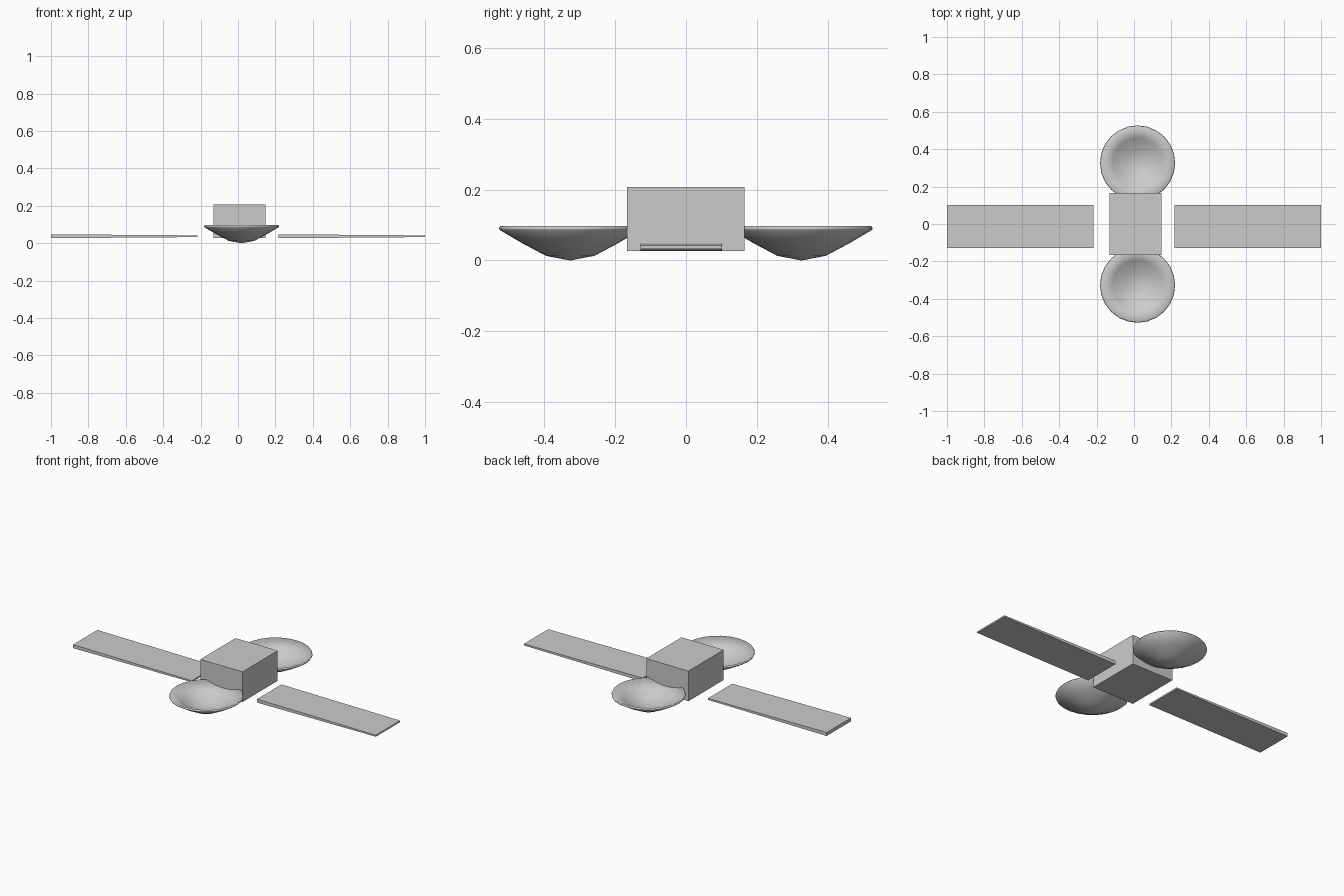
import bpy, bmesh, math

if "Cube" in bpy.data.objects:
    bpy.data.objects.remove(bpy.data.objects["Cube"])


def make_object(name, bm):
    bmesh.ops.recalc_face_normals(bm, faces=bm.faces)
    mesh = bpy.data.meshes.new(name)
    bm.to_mesh(mesh)
    bm.free()
    obj = bpy.data.objects.new(name, mesh)
    bpy.context.collection.objects.link(obj)
    return obj


def box(name, x, y, z, taper=0.0):
    """Box between limits; taper thins the +x end from above and below."""
    bm = bmesh.new()
    bmesh.ops.create_cube(bm, size=1)
    for v in bm.verts:
        right, back, top = (c > 0 for c in v.co)
        v.co = (x[right], y[back], z[top])
        if right:
            v.co.z += -taper if top else taper
    return make_object(name, bm)


def dish(name, cx, cy, sides=24):
    """Shallow bowl: outer profile up to the rim, then back down inside."""
    outer = [(0.0, 0.0), (0.068, 0.013), (0.136, 0.049), (0.199, 0.086)]
    inner = [(0.201, 0.091), (0.197, 0.098), (0.134, 0.060), (0.066, 0.024), (0.0, 0.012)]
    bm = bmesh.new()
    verts = [bm.verts.new((r, 0, z)) for r, z in outer + inner]
    edges = [bm.edges.new(p) for p in zip(verts, verts[1:])]
    bmesh.ops.spin(bm, geom=verts + edges, axis=(0, 0, 1), cent=(0, 0, 0),
                   angle=math.tau, steps=sides, use_duplicate=False)
    bmesh.ops.remove_doubles(bm, verts=bm.verts, dist=0.0005)
    obj = make_object(name, bm)
    obj.location = (cx, cy, 0)
    for p in obj.data.polygons:
        p.use_smooth = True
    return obj


# Central body
box("body", (-0.132, 0.147), (-0.167, 0.165), (0.027, 0.207))

# Solar panels, both thinner at their +x end
for side, x in (("left", (-1.0, -0.216)), ("right", (0.216, 1.0))):
    box(side + "_solar_panel", x, (-0.128, 0.101), (0.027, 0.048), taper=0.006)

# Dishes at the front and back
for side, y in (("front", -0.327), ("back", 0.326)):
    dish(side + "_dish", 0.019, y)
